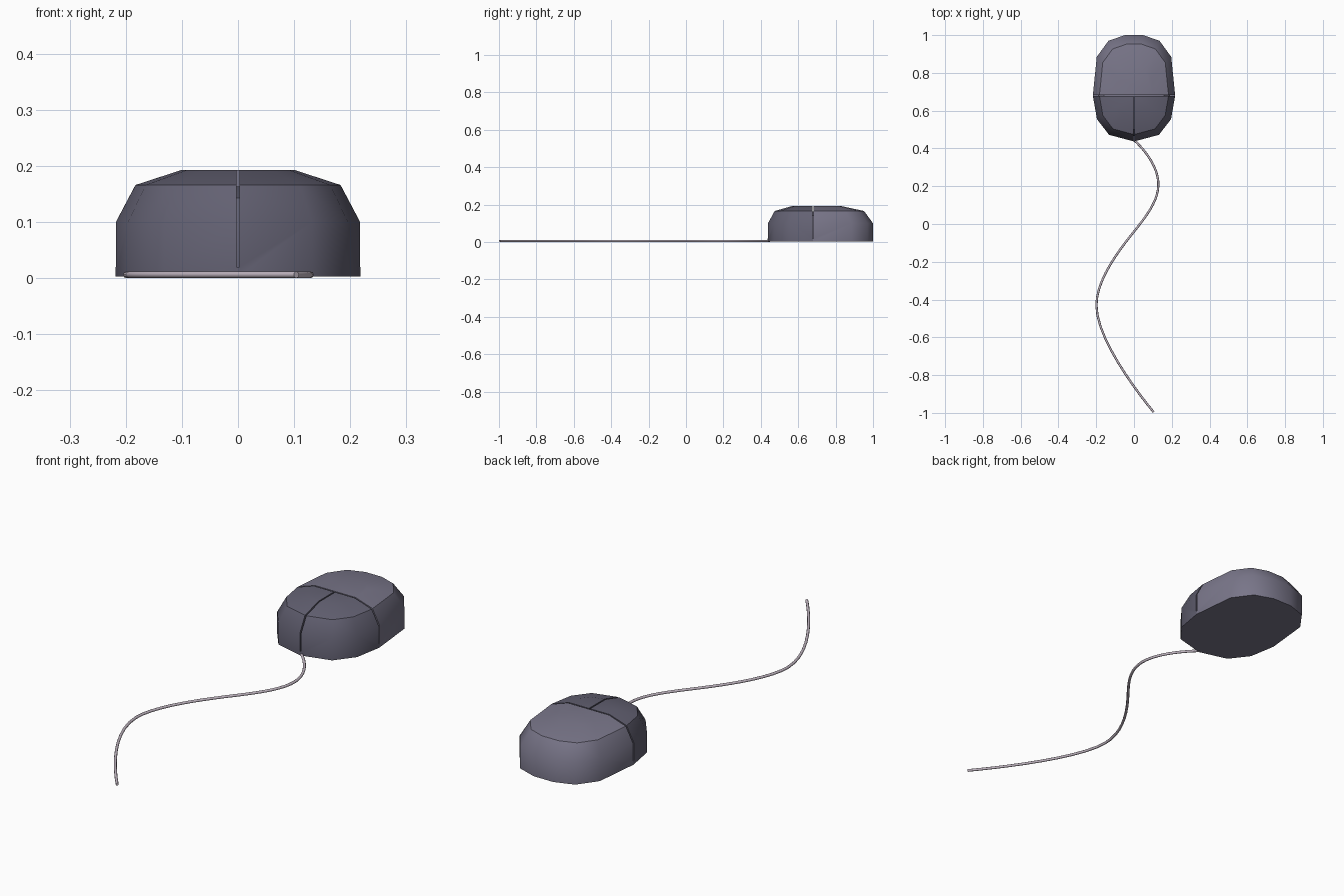
import bpy, bmesh, math
from mathutils import Vector

if "Cube" in bpy.data.objects:
    bpy.data.objects.remove(bpy.data.objects["Cube"])


def material(name, rgb):
    m = bpy.data.materials.new(name)
    m.diffuse_color = (*rgb, 1)
    m.use_nodes = True
    m.node_tree.nodes["Principled BSDF"].inputs["Base Color"].default_value = m.diffuse_color
    return m


def mesh_object(name, bm):
    bmesh.ops.recalc_face_normals(bm, faces=bm.faces)
    me = bpy.data.meshes.new(name)
    bm.to_mesh(me)
    bm.free()
    ob = bpy.data.objects.new(name, me)
    bpy.context.collection.objects.link(ob)
    return ob


def slab(name, points, offset):
    """Extrude a flat closed polygon by the given vector."""
    bm = bmesh.new()
    face = bm.faces.new([bm.verts.new(p) for p in points])
    ext = bmesh.ops.extrude_face_region(bm, geom=[face])
    verts = [g for g in ext["geom"] if isinstance(g, bmesh.types.BMVert)]
    bmesh.ops.translate(bm, verts=verts, vec=offset)
    ob = mesh_object(name, bm)
    ob.hide_render = True
    ob.hide_viewport = True
    return ob


back_mat = material("shell", (0.19, 0.18, 0.25))
front_mat = material("buttons", (0.125, 0.12, 0.17))
cord_mat = material("cord", (0.55, 0.48, 0.55))

# mouse body: outline rings shrinking upward around the seam line
SEAM = 0.68
right = [(0.048, 1.0), (0.135, 0.97), (0.197, 0.885), (0.218, SEAM),
         (0.196, 0.555), (0.132, 0.472)]
outline = right + [(0, 0.437)] + [(-x, y) for x, y in reversed(right)]
rings = [(0.003, 1, 1), (0.1, 1, 1), (0.166, 0.84, 0.85), (0.193, 0.46, 0.46)]
bm = bmesh.new()
loops = [[bm.verts.new((x * sx, SEAM + (y - SEAM) * sy, z)) for x, y in outline]
         for z, sx, sy in rings]
n = len(outline)
for a, b in zip(loops, loops[1:]):
    for i in range(n):
        j = (i + 1) % n
        bm.faces.new((a[i], a[j], b[j], b[i]))
bm.faces.new(loops[0])
bm.faces.new(loops[-1])
body = mesh_object("mouse_body", bm)

# groove cutters: across the body, and down the middle between the buttons
G = 0.003
inner = [(0.19, 0.02), (0.19, 0.09), (0.158, 0.143), (0.09, 0.163)]
arch = inner + [(-x, z) for x, z in reversed(inner)]
arch += [(-0.3, 0.02), (-0.3, 0.3), (0.3, 0.3), (0.3, 0.02)]
cross = slab("cross_groove_cutter", [(x, SEAM - G, z) for x, z in arch], (0, 2 * G, 0))
nose = [(0.467, 0.02), (0.467, 0.09), (0.5, 0.143), (0.58, 0.163),
        (SEAM, 0.163), (SEAM, 0.3), (0.3, 0.3), (0.3, 0.02)]
middle = slab("button_groove_cutter", [(-G, y, z) for y, z in nose], (2 * G, 0, 0))

for cutter in (cross, middle):
    mod = body.modifiers.new("groove", "BOOLEAN")
    mod.operation = "DIFFERENCE"
    mod.solver = "EXACT"
    mod.object = cutter
bpy.context.view_layer.objects.active = body
body.select_set(True)
for mod in list(body.modifiers):
    bpy.ops.object.modifier_apply(modifier=mod.name)
body.data.materials.clear()
body.data.materials.append(back_mat)
body.data.materials.append(front_mat)
for p in body.data.polygons:
    p.material_index = int(p.center.y < SEAM - G / 2 and p.normal.z > -0.5)
bpy.ops.object.shade_smooth_by_angle(angle=math.radians(40))

# cord: bezier curve lying on the table (left handle, point, right handle)
path = [((0, 0.5), (0, 0.445), (0.075, 0.375)),
        ((0.129, 0.29), (0.129, 0.21), (0.129, 0.12)),
        ((0.06, 0.035), (0, -0.04), (-0.07, -0.127)),
        ((-0.199, -0.29), (-0.199, -0.43), (-0.199, -0.6)),
        ((0.0, -0.87), (0.104, -0.996), (0.15, -1.05))]
curve = bpy.data.curves.new("cord", "CURVE")
curve.dimensions = "3D"
curve.bevel_depth = 0.006
curve.bevel_resolution = 2
curve.resolution_u = 10
curve.use_fill_caps = True
spline = curve.splines.new("BEZIER")
spline.bezier_points.add(len(path) - 1)
for bp, (l, c, r) in zip(spline.bezier_points, path):
    bp.handle_left_type = bp.handle_right_type = "FREE"
    bp.handle_left = Vector((*l, 0.006))
    bp.co = Vector((*c, 0.006))
    bp.handle_right = Vector((*r, 0.006))
curve.materials.append(cord_mat)
cord = bpy.data.objects.new("cord", curve)
bpy.context.collection.objects.link(cord)
